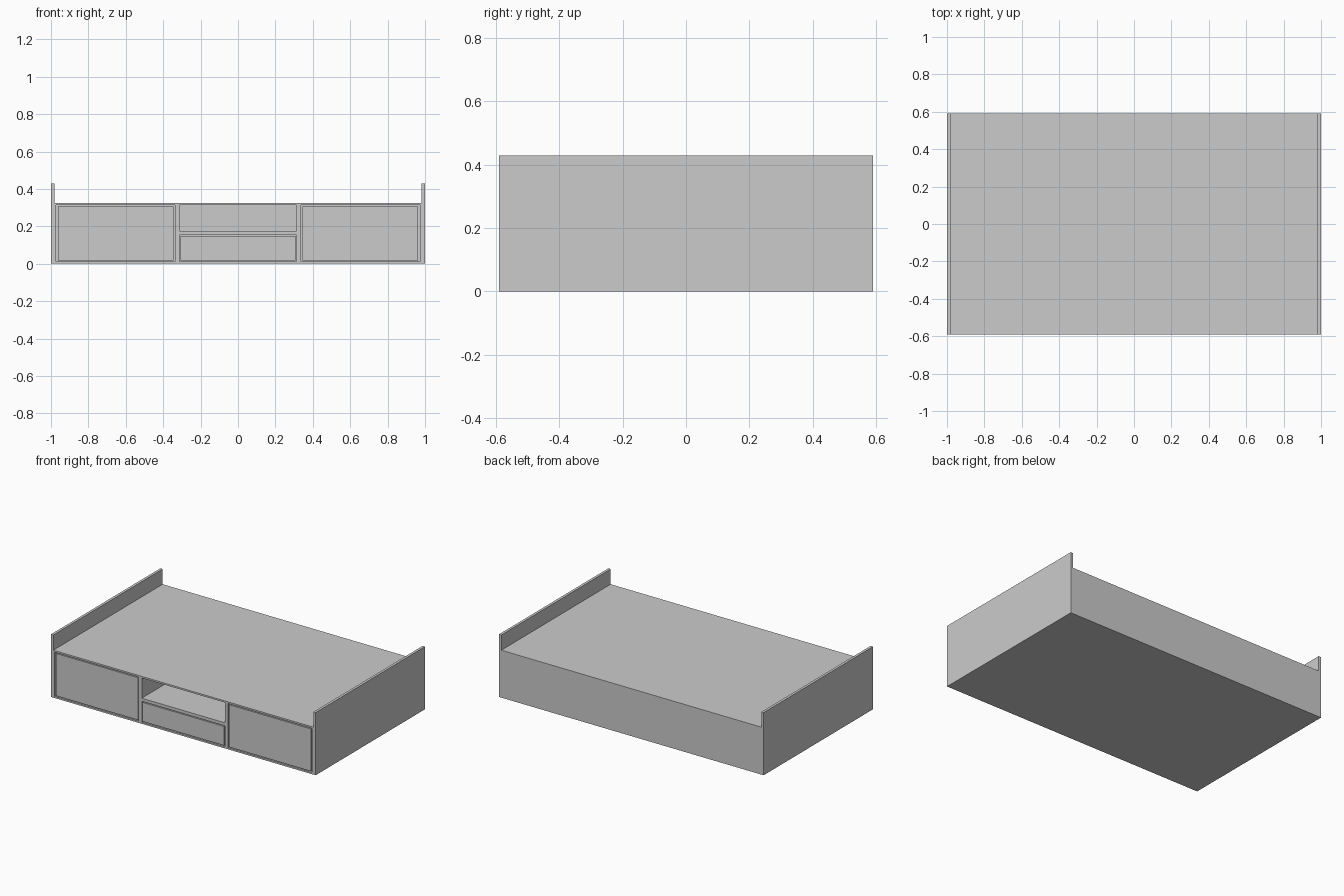
import bpy

if "Cube" in bpy.data.objects:
    bpy.data.objects.remove(bpy.data.objects["Cube"])

D = 0.59      # half depth
TOP = 0.324   # deck height


def box(name, x0, x1, y0, y1, z0, z1):
    """Axis-aligned board given by its limits."""
    bpy.ops.mesh.primitive_cube_add(
        size=1, location=((x0 + x1) / 2, (y0 + y1) / 2, (z0 + z1) / 2))
    ob = bpy.context.object
    ob.name = name
    ob.scale = (x1 - x0, y1 - y0, z1 - z0)
    bpy.ops.object.transform_apply(location=True, rotation=False, scale=True)
    return ob


def pair(name, x0, x1, *rest):
    """Board on the right and its mirror on the left."""
    box(name + "_right", x0, x1, *rest)
    box(name + "_left", -x1, -x0, *rest)


# Head and foot boards
pair("end_board", 0.982, 1.0, -D, D, 0, 0.428)

# Carcass: deck, bottom, back
box("deck", -0.982, 0.982, -D, D, 0.313, TOP)
box("bottom_board", -0.982, 0.982, -D, D, 0, 0.011)
box("back_board", -0.982, 0.982, D - 0.02, D, 0.011, 0.313)

# Uprights beside the ends and between the bays, and the niche shelf
pair("end_upright", 0.972, 0.982, -D, D - 0.02, 0.011, 0.313)
pair("divider", 0.314, 0.338, -D, D - 0.02, 0.011, 0.313)
box("niche_shelf", -0.314, 0.314, -D, D - 0.02, 0.154, 0.175)

# Drawers sitting flush in their openings with a narrow gap
pair("side_drawer", 0.344, 0.963, -D, 0.5, 0.018, 0.307)
box("middle_drawer", -0.308, 0.308, -D, 0.5, 0.018, 0.148)
